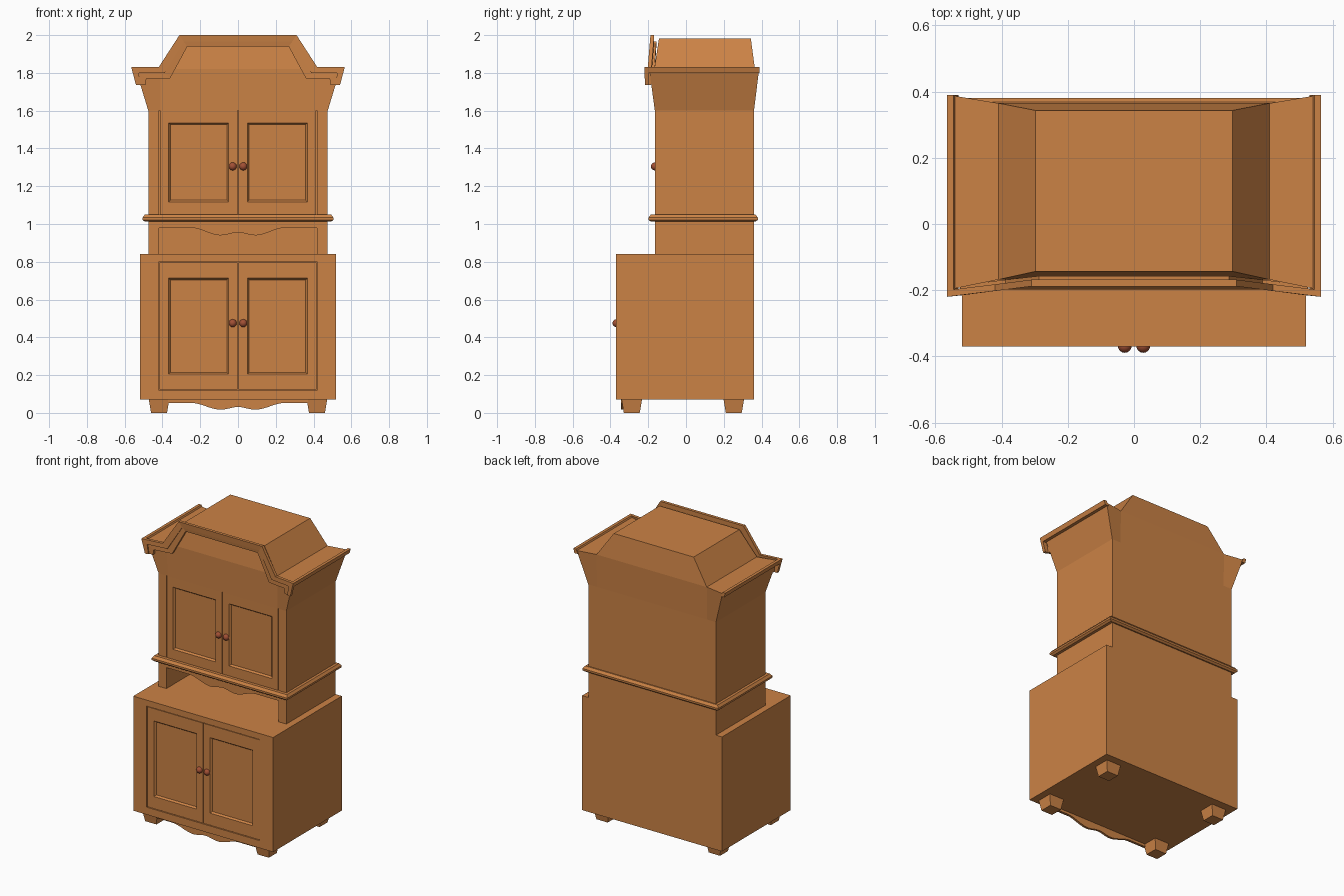
import bpy, bmesh, math

if "Cube" in bpy.data.objects:
    bpy.data.objects.remove(bpy.data.objects["Cube"])


def material(name, rgb):
    m = bpy.data.materials.new(name)
    m.diffuse_color = (*rgb, 1)
    m.use_nodes = True
    m.node_tree.nodes["Principled BSDF"].inputs["Base Color"].default_value = m.diffuse_color
    return m


WOOD = material("wood", (0.6, 0.225, 0.06))
KNOB = material("knob_red", (0.36, 0.08, 0.035))


def finish(name, bm, mat=WOOD):
    bmesh.ops.recalc_face_normals(bm, faces=bm.faces)
    me = bpy.data.meshes.new(name)
    bm.to_mesh(me)
    bm.free()
    me.materials.append(mat)
    ob = bpy.data.objects.new(name, me)
    bpy.context.collection.objects.link(ob)
    return ob


def loft(name, loops, caps=True, close=False):
    """Join equal-length vertex loops with quads, optionally capped or closed into a ring."""
    bm = bmesh.new()
    rings = [[bm.verts.new(p) for p in loop] for loop in loops]
    pairs = list(zip(rings, rings[1:] + rings[:1])) if close else list(zip(rings, rings[1:]))
    for a, b in pairs:
        for i in range(len(a)):
            j = (i + 1) % len(a)
            bm.faces.new((a[i], a[j], b[j], b[i]))
    if caps:
        bm.faces.new(rings[0])
        bm.faces.new(rings[-1])
    return finish(name, bm)


def rect_xz(x0, x1, z0, z1, y):
    return [(x0, y, z0), (x1, y, z0), (x1, y, z1), (x0, y, z1)]


def rect_xy(x0, x1, y0, y1, z):
    return [(x0, y0, z), (x1, y0, z), (x1, y1, z), (x0, y1, z)]


def box(name, x0, x1, y0, y1, z0, z1):
    return loft(name, [rect_xy(x0, x1, y0, y1, z0), rect_xy(x0, x1, y0, y1, z1)])


def panelled(name, outer, inner, y0, y1, depth, bevel):
    """Box whose front has a sunk rectangle; rectangles are x0, x1, z0, z1."""
    a, b, c, d = inner
    k = bevel
    return loft(name, [rect_xz(*outer, y1), rect_xz(*outer, y0), rect_xz(*inner, y0),
                       rect_xz(a + k, b - k, c + k, d - k, y0 + depth)])


def scallop(name, half, top, base, drop, y0, y1):
    """Board with a wavy lower edge."""
    def wave(a):
        if a > 0.25:
            return 0
        if a > 0.09:
            return 0.5 - 0.5 * math.cos(math.pi * (0.25 - a) / 0.16)
        return 1 - 0.2 * (1 + math.cos(math.pi * a / 0.09))
    xs = [-half] + [-0.26 + 0.02 * i for i in range(27)] + [half]
    return loft(name, [[(x, y0, top), (x, y1, top), (x, y1, base - drop * wave(abs(x))),
                        (x, y0, base - drop * wave(abs(x)))] for x in xs])


def knob(name, x, y, z):
    bm = bmesh.new()
    bmesh.ops.create_uvsphere(bm, u_segments=16, v_segments=10, radius=0.021)
    bmesh.ops.translate(bm, verts=bm.verts, vec=(x, y, z))
    for f in bm.faces:
        f.smooth = True
    finish(name, bm, KNOB)


# Lower cabinet with a recess for its doors
panelled("lower_cabinet", (-0.52, 0.52, 0.07, 0.84), (-0.42, 0.42, 0.12, 0.80), -0.37, 0.36, 0.03, 0)
scallop("lower_apron", 0.37, 0.075, 0.053, 0.036, -0.345, -0.33)

# Upper case: side boards, back, and a solid core above the open niche
for s, side in ((-1, "left"), (1, "right")):
    x0, x1 = sorted((s * 0.417, s * 0.475))
    box("upper_side_" + side, x0, x1, -0.165, 0.36, 0.84, 1.6)
box("upper_back", -0.417, 0.417, 0.34, 0.36, 0.84, 1.6)
box("upper_core", -0.417, 0.417, -0.14, 0.34, 1.02, 1.6)
scallop("niche_valance", 0.417, 1.05, 0.98, 0.04, -0.163, -0.143)

# Doors, knobs and feet, mirrored left and right
for s, side in ((-1, "left"), (1, "right")):
    for level, z0, z1, p0, p1, y, kz in (("lower", 0.124, 0.796, 0.205, 0.713, -0.368, 0.475),
                                         ("upper", 1.045, 1.6, 1.117, 1.535, -0.165, 1.305)):
        edge = 0.416 if level == "lower" else 0.412
        panelled(f"{level}_door_{side}", (*sorted((s * 0.002, s * edge)), z0, z1),
                 (*sorted((s * 0.05, s * 0.367)), p0, p1), y, y + 0.028, 0.012, 0.009)
        knob(f"{level}_knob_{side}", s * 0.028, y, kz)
    for end, cy in (("front", -0.287), ("back", 0.253)):
        cx = s * 0.418
        loft(f"{end}_foot_{side}", [rect_xy(cx - w, cx + w, cy - w, cy + w, z)
                                    for w, z in ((0.042, 0), (0.054, 0.07))])

# Waist moulding around the upper case
loft("waist_moulding", [rect_xy(-0.475 - o, 0.475 + o, -0.168 - o, 0.35 + o, z)
                        for o, z in ((0.018, 1.012), (0.03, 1.022), (0.03, 1.034), (0.018, 1.05))])

# Flared hood with raised middle; stations are x, z, front y, back y
bm = bmesh.new()
half = [(0.41, 1.6, -0.165, 0.36), (0.475, 1.6, -0.165, 0.36), (0.542, 1.82, -0.195, 0.387),
        (0.41, 1.82, -0.168, 0.365), (0.297, 1.983, -0.143, 0.343)]
V = {}
for s in (-1, 1):
    for i, (x, z, yf, yb) in enumerate(half):
        V[s, i, 0] = bm.verts.new((s * x, yf, z))
        V[s, i, 1] = bm.verts.new((s * x, yb, z))
for s in (-1, 1):
    for i in range(4):
        bm.faces.new((V[s, i, 0], V[s, i + 1, 0], V[s, i + 1, 1], V[s, i, 1]))
    for e in (0, 1):
        bm.faces.new([V[s, i, e] for i in range(4)])
for e in (0, 1):
    bm.faces.new((V[-1, 0, e], V[1, 0, e], V[1, 3, e], V[-1, 3, e]))
    bm.faces.new((V[-1, 3, e], V[1, 3, e], V[1, 4, e], V[-1, 4, e]))
for i in (0, 4):
    bm.faces.new((V[-1, i, 0], V[1, i, 0], V[1, i, 1], V[-1, i, 1]))
finish("hood", bm)

# Arched front cornice: an outer and a set-back inner band following the hood
outer = [(0.54, 1.735), (0.565, 1.83), (0.42, 1.83), (0.31, 2.0)]
middle = [(0.517, 1.735), (0.525, 1.80), (0.388, 1.80), (0.287, 1.965)]
inner = [(0.49, 1.735), (0.485, 1.77), (0.36, 1.77), (0.268, 1.94)]


def front_y(x):
    return -0.187 - 0.033 * max(0, min(1, (abs(x) - 0.3) / 0.26))


def band(name, a, b, near, far):
    full = [(-p[0], p[1], -q[0], q[1]) for p, q in zip(a, b)]
    full += [(p[0], p[1], q[0], q[1]) for p, q in reversed(list(zip(a, b)))]
    loft(name, [[(ax, front_y(ax) + near, az), (bx, front_y(ax) + near + 0.004, bz),
                 (bx, front_y(ax) + far, bz), (ax, front_y(ax) + far, az)]
                for ax, az, bx, bz in full])


band("cornice_outer", outer, middle, 0, 0.02)
band("cornice_inner", middle, inner, 0.008, 0.03)

# Side cornices running front to back
for s, side in ((-1, "left"), (1, "right")):
    prof = [(0.53, 1.80), (0.557, 1.80), (0.565, 1.83), (0.545, 1.83), (0.54, 1.82)]
    loft("side_cornice_" + side, [[(s * x, y + (0.01 if z < 1.81 and y < 0 else 0), z) for x, z in prof]
                                  for y in (-0.215, 0.39)])
